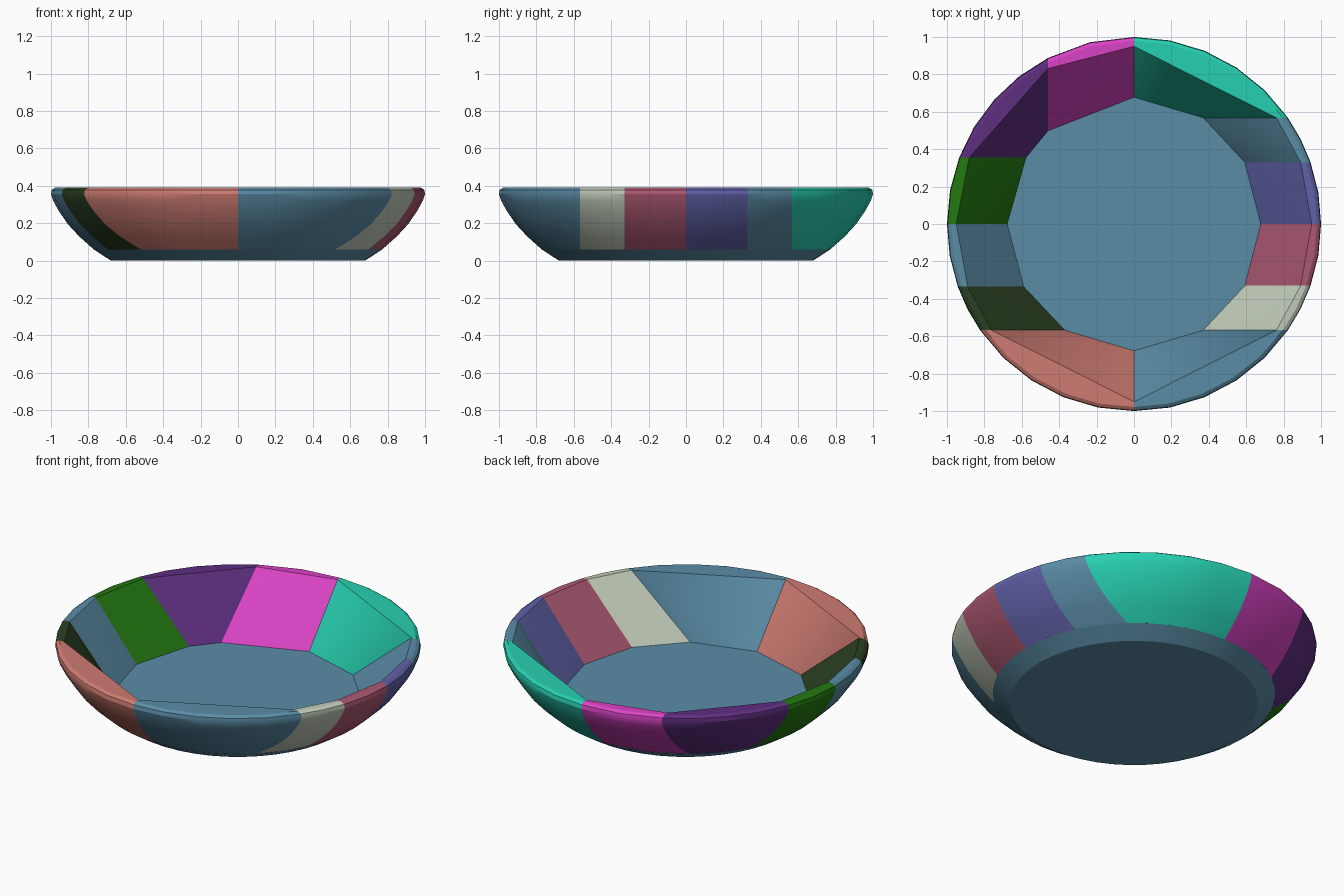
import bpy, bmesh, math

if "Cube" in bpy.data.objects:
    bpy.data.objects.remove(bpy.data.objects["Cube"])


def material(name, hex_code):
    rgb = [int(hex_code[i:i + 2], 16) / 255 for i in (0, 2, 4)]
    lin = [c / 12.92 if c <= 0.04045 else ((c + 0.055) / 1.055) ** 2.4 for c in rgb]
    mat = bpy.data.materials.new(name)
    mat.use_nodes = True
    mat.diffuse_color = (*lin, 1)
    mat.node_tree.nodes["Principled BSDF"].inputs["Base Color"].default_value = (*lin, 1)
    return mat


COLOURS = {name: material(name, code) for name, code in {
    "steel_blue": "5A8CA6", "salmon": "CE7C72", "forest_green": "2B4022",
    "leaf_green": "237810", "purple": "5E2E80", "magenta": "D843C4",
    "turquoise": "27D0B2", "slate_violet": "6062A8", "rose": "AC5872",
    "sage": "BFCAB8"}.items()}


def hull_object(name, points, mat):
    """Solid convex piece around a set of points, smooth except at sharp edges."""
    bm = bmesh.new()
    for p in points:
        bm.verts.new(p)
    bmesh.ops.convex_hull(bm, input=bm.verts[:])
    loose = [v for v in bm.verts if not v.link_faces]
    bmesh.ops.delete(bm, geom=loose, context='VERTS')
    bmesh.ops.dissolve_limit(bm, angle_limit=math.radians(0.5),
                             verts=bm.verts[:], edges=bm.edges[:])
    bmesh.ops.recalc_face_normals(bm, faces=bm.faces[:])
    mesh = bpy.data.meshes.new(name)
    bm.to_mesh(mesh)
    bm.free()
    mesh.materials.append(mat)
    obj = bpy.data.objects.new(name, mesh)
    bpy.context.collection.objects.link(obj)
    bpy.ops.object.select_all(action='DESELECT')
    obj.select_set(True)
    bpy.context.view_layer.objects.active = obj
    bpy.ops.object.shade_smooth_by_angle(angle=math.radians(28))
    return obj


def polar(r, a, z):
    return (r * math.cos(a), r * math.sin(a), z)


def cut_angle(cut, r):
    """Angle at which a straight cut (axis, offset, side) meets a circle of radius r."""
    axis, v, side = cut
    w = side * math.sqrt(r * r - v * v)
    return math.atan2(v, w) % math.tau if axis == 'y' else math.atan2(w, v) % math.tau


# Round base whose flat top is the bowl floor
FLOOR_Z, FLOOR_R, RIM_Z = 0.06, 0.678, 0.39
hull_object("bowl_base", [polar(r, math.tau * i / 48, z) for r, z in
                          ((0.68, 0.0), (0.772, FLOOR_Z)) for i in range(48)],
            COLOURS["steel_blue"])

# Outer wall profile (radius, height) up to the rounded rim
PROFILE = [(0.772, FLOOR_Z), (0.85, 0.13), (0.91, 0.195), (0.958, 0.265),
           (0.988, 0.32), (1.0, 0.355), (0.996, 0.378), (0.978, RIM_Z)]
RIM_INNER = 0.95

# Wall panels counter-clockwise from the left side: starting cut, name, colour
PANELS = [
    (('y', 0.0, 1), "left_panel", "slate_violet"),
    (('y', 0.33, 1), "left_back_panel", "steel_blue"),
    (('y', 0.568, 1), "back_left_panel", "turquoise"),
    (('x', 0.0, 1), "back_right_panel", "magenta"),
    (('x', -0.46, 1), "right_back_corner_panel", "purple"),
    (('y', 0.355, -1), "right_back_panel", "leaf_green"),
    (('y', 0.0, -1), "right_panel", "steel_blue"),
    (('y', -0.335, -1), "right_front_panel", "forest_green"),
    (('y', -0.568, -1), "front_right_panel", "salmon"),
    (('x', 0.0, -1), "front_left_panel", "steel_blue"),
    (('y', -0.568, 1), "left_front_corner_panel", "sage"),
    (('y', -0.33, 1), "left_front_panel", "rose"),
]

for i, (start, name, colour) in enumerate(PANELS):
    end = PANELS[(i + 1) % len(PANELS)][0]

    def span(r):
        a, b = cut_angle(start, r), cut_angle(end, r)
        return a, b if b > a else b + math.tau

    a, b = span(1.0)
    steps = max(2, round((b - a) / math.radians(11)))
    points = []
    for r, z in PROFILE:
        a, b = span(r)
        points += [polar(r, a + (b - a) * k / steps, z) for k in range(steps + 1)]
    # Straight inner face between the floor edge and the rim
    for r, z in ((FLOOR_R, FLOOR_Z), (RIM_INNER, RIM_Z)):
        points += [polar(r, ang, z) for ang in span(r)]
    hull_object(name, points, COLOURS[colour])
